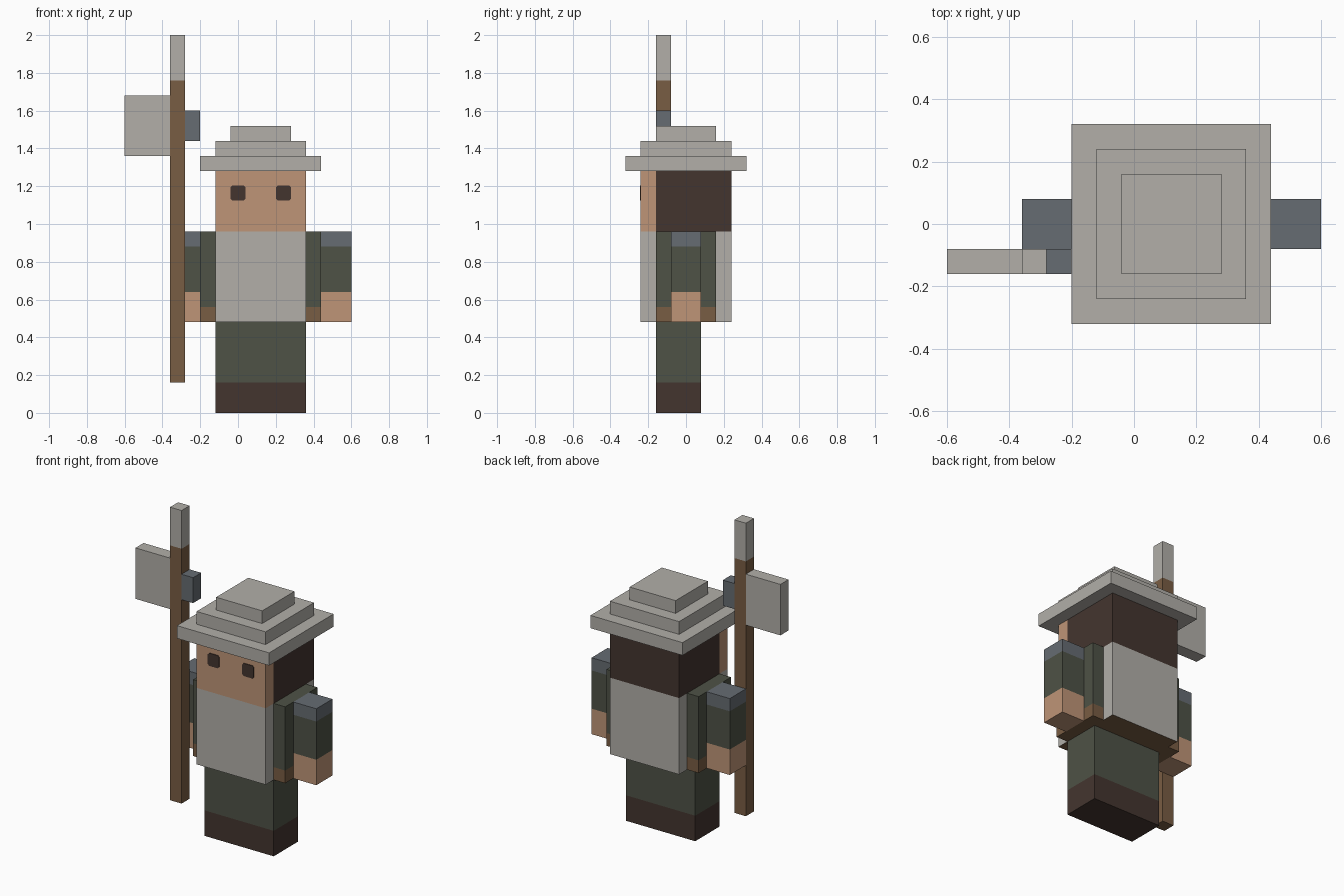
import bpy, bmesh
from mathutils import Vector

if "Cube" in bpy.data.objects:
    bpy.data.objects.remove(bpy.data.objects["Cube"])


def material(name, hex_code):
    """Flat material from an sRGB hex colour, stored as linear values."""
    rgb = [int(hex_code[i:i + 2], 16) / 255 for i in (0, 2, 4)]
    lin = [c / 12.92 if c <= 0.04045 else ((c + 0.055) / 1.055) ** 2.4 for c in rgb]
    m = bpy.data.materials.new(name)
    m.diffuse_color = (*lin, 1)
    m.use_nodes = True
    m.node_tree.nodes["Principled BSDF"].inputs["Base Color"].default_value = m.diffuse_color
    return m


STEEL = material("light steel", "B2AFA9")
IRON = material("blue iron", "666C72")
SKIN = material("skin", "BF9577")
CLOTH = material("green cloth", "4E5246")
WOOD = material("brown wood and leather", "795D43")
DARK = material("dark brown", "44352F")


def column(name, x, y, levels, mats):
    """Box over x and y ranges, cut at the z levels, one material per band."""
    bm = bmesh.new()
    bmesh.ops.create_cube(bm, size=1)
    lo = Vector((x[0], y[0], levels[0]))
    hi = Vector((x[1], y[1], levels[-1]))
    for v in bm.verts:
        v.co = Vector([lo[i] + (v.co[i] + 0.5) * (hi[i] - lo[i]) for i in range(3)])
    for z in levels[1:-1]:
        bmesh.ops.bisect_plane(bm, geom=bm.verts[:] + bm.edges[:] + bm.faces[:],
                               plane_co=(0, 0, z), plane_no=(0, 0, 1))
    for f in bm.faces:
        z = f.calc_center_median().z
        f.material_index = sum(z > cut for cut in levels[1:-1])
    bmesh.ops.recalc_face_normals(bm, faces=bm.faces)
    mesh = bpy.data.meshes.new(name)
    bm.to_mesh(mesh)
    bm.free()
    for m in mats:
        mesh.materials.append(m)
    ob = bpy.data.objects.new(name, mesh)
    bpy.context.collection.objects.link(ob)
    return ob


CX = 0.12  # centre line of the figure, which stands right of its pole arm


def span(half):
    return (CX - half, CX + half)


# Legs and boots
column("legs", span(0.24), (-0.16, 0.08), [0, 0.16, 0.48], [DARK, CLOTH])

# Breastplate block with a leather underside
torso = column("torso", span(0.24), (-0.24, 0.24), [0.48, 0.96], [STEEL, WOOD])
for p in torso.data.polygons:
    if p.normal.z < -0.5:
        p.material_index = 1

# Sides of the tunic with belt, and the arms, on both sides
for side, s in (("left", -1), ("right", 1)):
    def across(a, b):
        return sorted((CX + s * a, CX + s * b))
    column(side + "_tunic_side", across(0.24, 0.32), (-0.16, 0.16),
           [0.48, 0.56, 0.96], [WOOD, CLOTH])
    column(side + "_arm", across(0.32, 0.48), (-0.08, 0.08),
           [0.48, 0.64, 0.88, 0.96], [SKIN, CLOTH, IRON])
    # Eye: thin plate with clipped corners
    ex = across(0.08, 0.16)
    eye = column(side + "_eye", ex, (-0.244, -0.238), [1.124, 1.204], [DARK])
    bm = bmesh.new()
    bm.from_mesh(eye.data)
    corners = [e for e in bm.edges
               if abs(e.verts[0].co.y - e.verts[1].co.y) > 0.001]
    bmesh.ops.bevel(bm, geom=corners, offset=0.01, segments=1, affect='EDGES')
    bm.to_mesh(eye.data)
    bm.free()

# Head: face in front, hair behind
column("face", span(0.24), (-0.24, -0.16), [0.96, 1.28], [SKIN])
column("hair", span(0.24), (-0.16, 0.24), [0.96, 1.28], [DARK])

# Stepped helmet
for i, half in enumerate((0.32, 0.24, 0.16)):
    z = 1.28 + 0.08 * i
    column(f"helmet_step_{i + 1}", span(half), (-half, half), [z, z + 0.08], [STEEL])

# Pole weapon: shaft with tip, blade and back spike
depth = (-0.16, -0.08)
column("pole", (-0.36, -0.28), depth, [0.16, 1.76, 2.0], [WOOD, STEEL])
column("axe_blade", (-0.60, -0.36), depth, [1.36, 1.68], [STEEL])
column("back_spike", (-0.28, -0.20), depth, [1.44, 1.60], [IRON])
